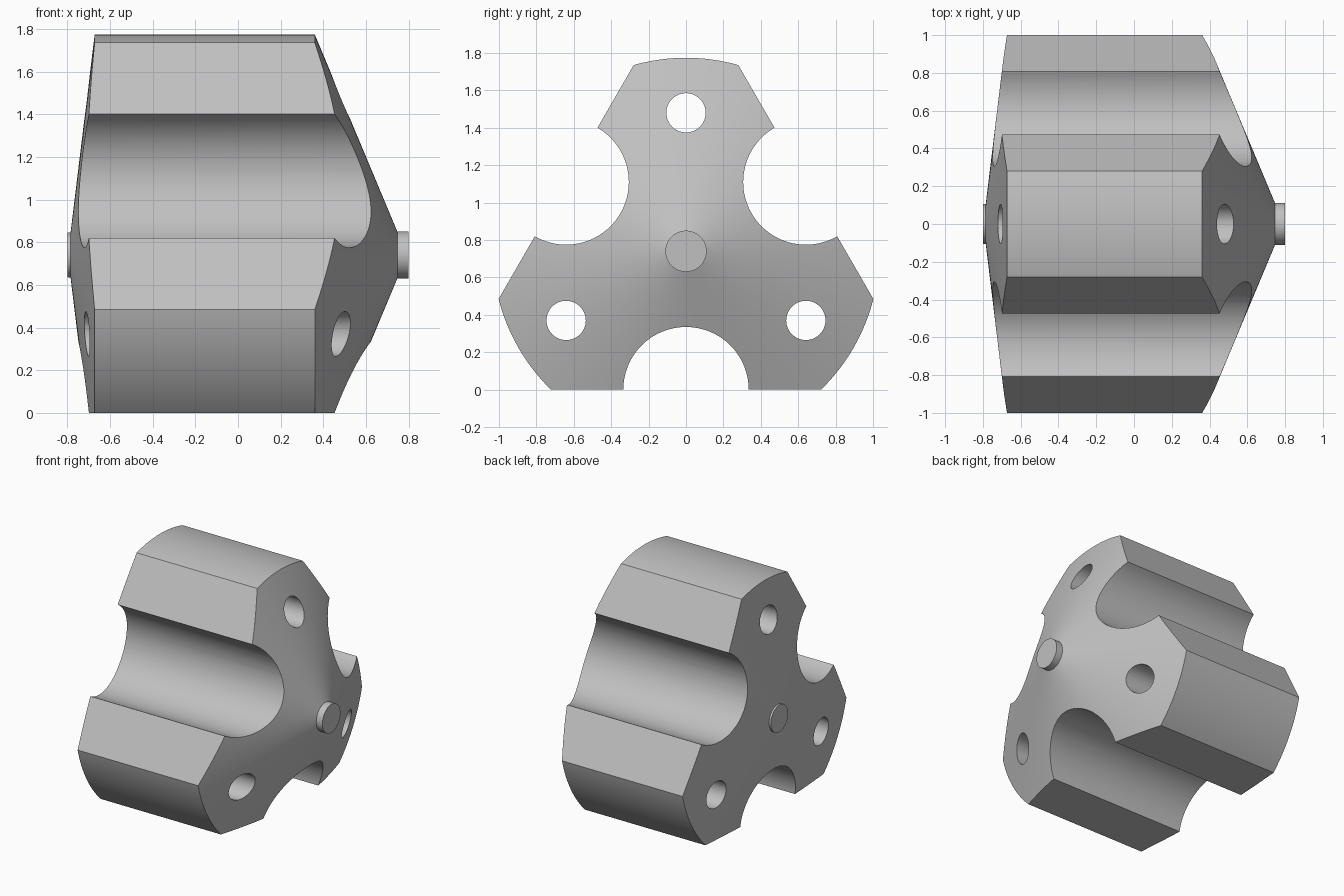
import bpy, bmesh
from math import sin, cos, radians, pi
from mathutils import Vector, Matrix

cube = bpy.data.objects.get("Cube")
if cube:
    bpy.data.objects.remove(cube, do_unlink=True)

AXIS_Z = 0.74       # height of the hub axis, also flat and bore distance
CENTRE = Vector((0, 0, AXIS_Z))

steel = bpy.data.materials.new("grey_steel")
steel.use_nodes = True
colour = (0.53, 0.53, 0.53, 1)
steel.diffuse_color = colour
steel.node_tree.nodes["Principled BSDF"].inputs["Base Color"].default_value = colour


def add_object(name, bm):
    bmesh.ops.recalc_face_normals(bm, faces=bm.faces)
    mesh = bpy.data.meshes.new(name)
    bm.to_mesh(mesh)
    bm.free()
    mesh.materials.append(steel)
    obj = bpy.data.objects.new(name, mesh)
    bpy.context.collection.objects.link(obj)
    return obj


def lathe(name, profile, steps=180):
    """Turn (x, radius) points around the hub axis."""
    bm = bmesh.new()
    verts = [bm.verts.new((x, 0, AXIS_Z + r)) for x, r in profile]
    edges = [bm.edges.new(pair) for pair in zip(verts, verts[1:])]
    bmesh.ops.spin(bm, geom=verts + edges, cent=CENTRE, axis=(1, 0, 0),
                   angle=2 * pi, steps=steps, use_merge=True)
    bmesh.ops.remove_doubles(bm, verts=bm.verts, dist=1e-5)
    return add_object(name, bm)


def cylinder_cutter(name, angle, radius, segments):
    """Cylinder along x, on the bore circle at the given angle."""
    bm = bmesh.new()
    bmesh.ops.create_cone(bm, cap_ends=True, segments=segments, radius1=radius,
                          radius2=radius, depth=3,
                          matrix=Matrix.Rotation(pi / 2, 4, 'Y'))
    a = radians(angle)
    offset = Vector((0, cos(a), sin(a))) * AXIS_Z
    bmesh.ops.translate(bm, verts=bm.verts, vec=CENTRE + offset)
    return add_object(name, bm)


def box_cutter(name, angle):
    """Block whose inner face trims a flat at the given angle."""
    bm = bmesh.new()
    bmesh.ops.create_cube(bm, size=3)
    bmesh.ops.translate(bm, verts=bm.verts, vec=(0, AXIS_Z + 1.5, 0))
    bmesh.ops.rotate(bm, verts=bm.verts, matrix=Matrix.Rotation(radians(angle), 3, 'X'))
    bmesh.ops.translate(bm, verts=bm.verts, vec=CENTRE)
    return add_object(name, bm)


# Turned body with a shallow cone at the back and a steep one at the nose
body = lathe("cutter_cone_body", [
    (-0.80, 0), (-0.80, 0.105), (-0.785, 0.105), (-0.672, 1.034),
    (0.36, 1.034), (0.747, 0.11), (0.80, 0.11), (0.80, 0)])

# Three flats, three round flutes and three through holes
cutters = []
for angle in (30, 150, 270):
    cutters.append(box_cutter("flat_cutter", angle))
    cutters.append(cylinder_cutter("flute_cutter", angle, 0.335, 96))
    cutters.append(cylinder_cutter("hole_cutter", angle + 60, 0.105, 48))

for cutter in cutters:
    mod = body.modifiers.new(cutter.name, 'BOOLEAN')
    mod.operation = 'DIFFERENCE'
    mod.solver = 'EXACT'
    mod.object = cutter

bpy.context.view_layer.update()
result = bpy.data.meshes.new_from_object(
    body.evaluated_get(bpy.context.evaluated_depsgraph_get()))
body.modifiers.clear()
body.data = result
for cutter in cutters:
    bpy.data.objects.remove(cutter, do_unlink=True)

bpy.ops.object.select_all(action='DESELECT')
body.select_set(True)
bpy.context.view_layer.objects.active = body
bpy.ops.object.shade_smooth_by_angle(angle=radians(25))
